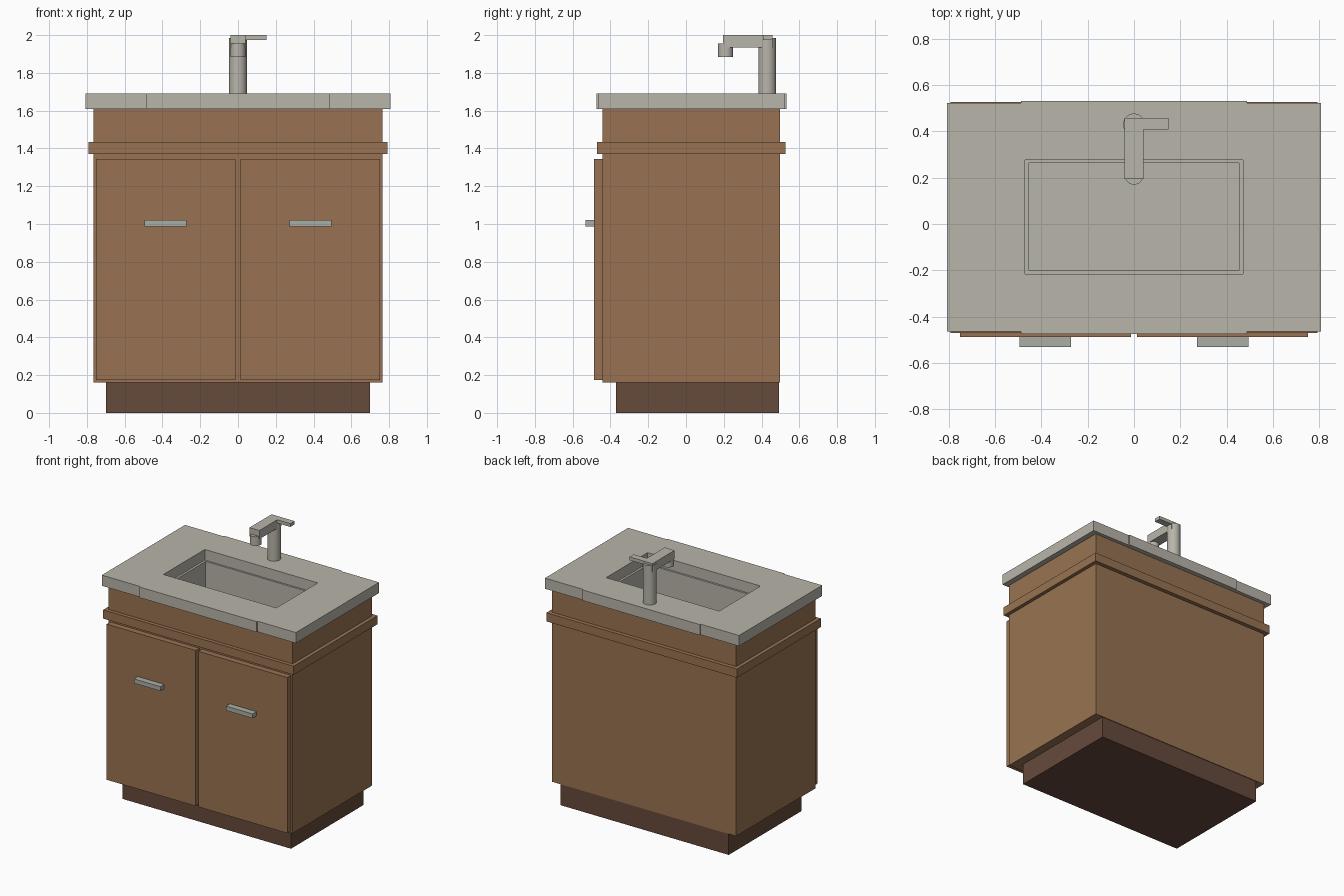
import bpy
import bmesh

cube = bpy.data.objects.get("Cube")
if cube:
    bpy.data.objects.remove(cube, do_unlink=True)


def make_material(name, colour):
    m = bpy.data.materials.new(name)
    m.use_nodes = True
    m.diffuse_color = (*colour, 1)
    m.node_tree.nodes["Principled BSDF"].inputs["Base Color"].default_value = (*colour, 1)
    return m


wood = make_material("brown wood", (0.314, 0.171, 0.084))
dark_wood = make_material("dark wood", (0.133, 0.067, 0.044))
stone = make_material("warm grey stone", (0.479, 0.462, 0.402))
metal = make_material("grey metal", (0.41, 0.42, 0.38))


def add_object(name, bm, material):
    bmesh.ops.recalc_face_normals(bm, faces=bm.faces)
    mesh = bpy.data.meshes.new(name)
    bm.to_mesh(mesh)
    bm.free()
    if material:
        mesh.materials.append(material)
    obj = bpy.data.objects.new(name, mesh)
    bpy.context.collection.objects.link(obj)
    return obj


def prism(name, outline, z, material):
    """Extrude a plan outline between two heights."""
    bm = bmesh.new()
    face = bm.faces.new([bm.verts.new((px, py, z[0])) for px, py in outline])
    top = bmesh.ops.extrude_face_region(bm, geom=[face])["geom"]
    bmesh.ops.translate(bm, vec=(0, 0, z[1] - z[0]),
                        verts=[v for v in top if isinstance(v, bmesh.types.BMVert)])
    return add_object(name, bm, material)


def box(name, x, y, z, material=None):
    corners = [(x[0], y[0]), (x[1], y[0]), (x[1], y[1]), (x[0], y[1])]
    return prism(name, corners, z, material)


def cylinder(name, x, y, radius, z, material):
    bm = bmesh.new()
    bmesh.ops.create_cone(bm, cap_ends=True, segments=32, radius1=radius,
                          radius2=radius, depth=z[1] - z[0])
    bmesh.ops.translate(bm, verts=bm.verts, vec=(x, y, (z[0] + z[1]) / 2))
    obj = add_object(name, bm, material)
    bpy.ops.object.select_all(action="DESELECT")
    obj.select_set(True)
    bpy.context.view_layer.objects.active = obj
    bpy.ops.object.shade_smooth_by_angle()
    return obj


def cut(obj, x, y, z):
    """Cut a box shaped opening, then discard the cutter."""
    cutter = box("cutter", x, y, z)
    cutter.hide_render = True
    mod = obj.modifiers.new("opening", "BOOLEAN")
    mod.operation = "DIFFERENCE"
    mod.solver = "EXACT"
    mod.object = cutter
    bpy.ops.object.select_all(action="DESELECT")
    bpy.context.view_layer.objects.active = obj
    obj.select_set(True)
    bpy.ops.object.modifier_apply(modifier=mod.name)
    bpy.data.objects.remove(cutter, do_unlink=True)


# Cabinet
box("plinth", (-0.70, 0.70), (-0.37, 0.492), (0, 0.16), dark_wood)
body = box("cabinet_body", (-0.765, 0.765), (-0.443, 0.497), (0.16, 1.61), wood)
band = box("trim_band", (-0.792, 0.792), (-0.471, 0.527), (1.37, 1.435), wood)
for part in (body, band):
    cut(part, (-0.49, 0.49), (-0.235, 0.30), (1.36, 1.7))

# Doors and handles
for side, s in (("right", -1), ("left", 1)):
    box(side + "_door", sorted((s * 0.012, s * 0.751)), (-0.487, -0.443), (0.175, 1.345), wood)
    box(side + "_handle", sorted((s * 0.273, s * 0.494)), (-0.532, -0.487), (0.987, 1.02), metal)

# Countertop with a slightly proud middle section
w, m = 0.807, 0.487
front, back, step = -0.465, 0.523, 0.009
outline = [(-w, front), (-m, front), (-m, front - step), (m, front - step),
           (m, front), (w, front), (w, back), (m, back),
           (m, back + step), (-m, back + step), (-m, back), (-w, back)]
top = prism("countertop", outline, (1.61, 1.69), stone)
cut(top, (-0.47, 0.47), (-0.215, 0.277), (1.5, 1.8))

# Sink basin with a narrow ledge, and its drain
basin = box("sink_basin", (-0.489, 0.489), (-0.234, 0.299), (1.375, 1.61), stone)
cut(basin, (-0.453, 0.453), (-0.2, 0.263), (1.41, 1.8))
cylinder("drain", 0, 0.03, 0.047, (1.408, 1.414), stone)

# Tap
cylinder("tap_column", 0, 0.43, 0.047, (1.69, 1.985), stone)
box("tap_spout", (-0.041, 0.041), (0.195, 0.457), (1.935, 2.0), stone)
cylinder("tap_nozzle", 0, 0.21, 0.04, (1.885, 1.955), stone)
box("tap_lever", (0.04, 0.15), (0.407, 0.457), (1.975, 2.0), stone)
